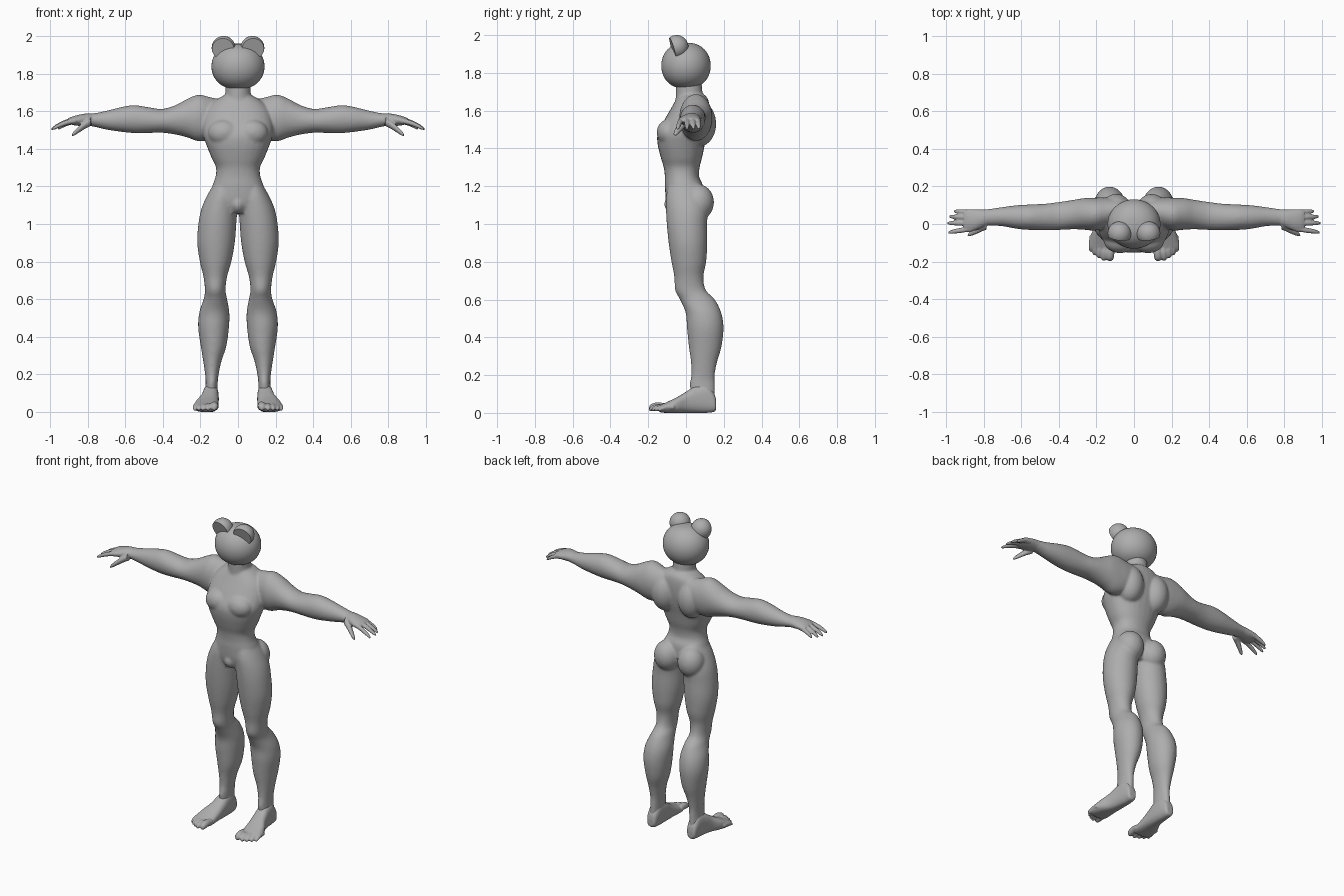
import bpy, bmesh, math
from mathutils import Vector, Matrix

skin = bpy.data.materials.new("grey skin")
skin.diffuse_color = (0.42, 0.42, 0.42, 1)


def catmull(a, b, c, d, t):
    return tuple(0.5 * (2 * q + (r - p) * t + (2 * p - 5 * q + 4 * r - s) * t * t
                        + (3 * q - p - 3 * r + s) * t ** 3) for p, q, r, s in zip(a, b, c, d))


def loft(bm, axis, rows, side=1, power=1.0, n=28):
    """Closed tube. Each row: position on axis, then low/high limits on the other two axes."""
    fine = []
    for i in range(len(rows) - 1):
        pts = [rows[max(0, min(len(rows) - 1, i + k))] for k in (-1, 0, 1, 2)]
        fine += [catmull(*pts, t / 4) for t in range(4)]
    fine.append(rows[-1])
    rings = []
    for t, a0, a1, b0, b1 in fine:
        ring = []
        for k in range(n):
            ang = 2 * math.pi * k / n
            c, s = math.cos(ang), math.sin(ang)
            c, s = (math.copysign(abs(v) ** power, v) for v in (c, s))
            co = [(a0 + a1) / 2 + c * (a1 - a0) / 2, (b0 + b1) / 2 + s * (b1 - b0) / 2]
            co.insert("XYZ".index(axis), t)
            ring.append(bm.verts.new((co[0] * side, co[1], co[2])))
        rings.append(ring)
    for r, q in zip(rings, rings[1:]):
        for k in range(n):
            bm.faces.new((r[k], r[(k + 1) % n], q[(k + 1) % n], q[k]))
    bm.faces.new(rings[0])
    bm.faces.new(rings[-1])


def digit(bm, axis, root, tip, r0, r1, side, sag=0.0):
    """Rounded finger or toe running from root to tip, arched by sag."""
    ax = "XYZ".index(axis)
    rows = []
    for t, f in ((0, 1), (.25, .95), (.5, 1.0), (.75, .95), (.9, .8), (.97, .5), (1, .12)):
        p = Vector(root).lerp(Vector(tip), t)
        p.z += sag * 4 * t * (1 - t)
        r = (r0 + (r1 - r0) * t) * f
        u, v = [p[i] for i in range(3) if i != ax]
        rows.append((p[ax], u - r, u + r, v - r, v + r))
    loft(bm, axis, rows, side, n=14)


def ball(bm, c, r):
    m = Matrix.Translation(c) @ Matrix.Diagonal((*r, 1))
    bmesh.ops.create_uvsphere(bm, u_segments=32, v_segments=20, radius=1, matrix=m)


def finish(bm, name, voxel=0, smooth=0):
    bmesh.ops.recalc_face_normals(bm, faces=bm.faces[:])
    me = bpy.data.meshes.new(name)
    bm.to_mesh(me)
    bm.free()
    me.materials.append(skin)
    ob = bpy.data.objects.new(name, me)
    bpy.context.collection.objects.link(ob)
    for p in me.polygons:
        p.use_smooth = True
    if voxel:
        m = ob.modifiers.new("fuse", 'REMESH')
        m.mode, m.voxel_size, m.use_smooth_shade = 'VOXEL', voxel, True
        m = ob.modifiers.new("soften", 'SMOOTH')
        m.factor, m.iterations = 0.5, smooth
    return ob


# Body: torso, neck, arms and legs fused into one skin
bm = bmesh.new()
torso = [(1.06, .08, -.085, .07), (1.12, .15, -.105, .09), (1.20, .137, -.112, .09),
         (1.25, .12, -.112, .07), (1.30, .117, -.118, .072), (1.35, .14, -.133, .085),
         (1.42, .168, -.15, .10), (1.48, .187, -.15, .115), (1.55, .185, -.115, .125),
         (1.62, .16, -.075, .125), (1.665, .11, -.05, .115), (1.69, .06, -.04, .09)]
loft(bm, 'Z', [(z, -w, w, f, b) for z, w, f, b in torso], power=.9)
loft(bm, 'Z', [(1.60, -.07, .07, -.06, .10), (1.67, -.068, .068, -.055, .09),
               (1.78, -.066, .066, -.055, .08)])
ball(bm, (0, -.06, 1.105), (.04, .055, .05))                # groin
leg = [(.04, .11, .18, .03, .155), (.15, .108, .172, .02, .153), (.20, .103, .175, .028, .152),
       (.27, .088, .185, .026, .165), (.35, .062, .198, .015, .188), (.45, .048, .212, .005, .199),
       (.53, .046, .206, -.002, .187), (.60, .058, .183, -.032, .153), (.65, .066, .176, -.058, .105),
       (.72, .058, .184, -.062, .092), (.80, .035, .203, -.077, .107), (.90, .017, .217, -.092, .113),
       (1.0, .009, .211, -.102, .112), (1.08, .004, .195, -.106, .115), (1.15, .004, .165, -.105, .10),
       (1.22, .02, .125, -.09, .07)]
arm = [(.08, .02, .13, 1.50, 1.66), (.15, -.02, .14, 1.45, 1.675), (.21, -.035, .14, 1.44, 1.688),
       (.27, -.03, .137, 1.46, 1.665), (.33, -.028, .127, 1.475, 1.633), (.40, -.032, .117, 1.485, 1.612),
       (.47, -.034, .108, 1.484, 1.62), (.55, -.032, .104, 1.483, 1.632), (.62, -.026, .10, 1.49, 1.622),
       (.70, -.012, .09, 1.502, 1.602), (.77, -.008, .08, 1.518, 1.588), (.82, -.008, .075, 1.525, 1.585)]
for s in (-1, 1):
    loft(bm, 'Z', leg, s)
    loft(bm, 'X', arm, s)
    ball(bm, (s * .075, -.09, 1.485), (.085, .065, .07))    # chest
    ball(bm, (s * .095, .07, 1.53), (.085, .09, .12))       # shoulder blade
    ball(bm, (s * .085, .065, 1.115), (.083, .083, .095))   # buttock
finish(bm, "body", .007, 9)

# Hands: palm, four fingers and a lowered thumb
palm = [(.77, -.006, .078, 1.522, 1.586), (.81, -.02, .077, 1.522, 1.587), (.85, -.036, .078, 1.522, 1.58),
        (.885, -.036, .077, 1.528, 1.57), (.905, -.028, .07, 1.535, 1.56)]
fingers = [((.86, -.024, 1.55), (.99, -.045, 1.503)), ((.87, .005, 1.553), (.995, .005, 1.502)),
           ((.87, .034, 1.552), (.985, .04, 1.503)), ((.86, .06, 1.547), (.96, .068, 1.505))]
for s, name in ((-1, "right_hand"), (1, "left_hand")):
    bm = bmesh.new()
    loft(bm, 'X', palm, s)
    for root, tip in fingers:
        digit(bm, 'X', root, tip, .0165, .011, s, .008)
    digit(bm, 'X', (.785, -.005, 1.545), (.885, -.06, 1.47), .026, .013, s, .004)
    finish(bm, name, .005, 2)

# Feet: heel to instep, then five toes
foot = [(.160, .125, .165, .02, .06), (.150, .113, .175, .006, .10), (.11, .105, .182, 0, .15),
        (.05, .102, .19, 0, .142), (0, .103, .202, 0, .112), (-.05, .104, .226, 0, .082),
        (-.10, .105, .236, 0, .058), (-.13, .11, .232, .002, .045), (-.145, .12, .21, .008, .035)]
toes = [(.128, -.197, .022), (.160, -.196, .0165), (.186, -.183, .0155),
        (.209, -.167, .0145), (.229, -.148, .0135)]
for s, name in ((-1, "right_foot"), (1, "left_foot")):
    bm = bmesh.new()
    loft(bm, 'Y', foot, s, power=.8)
    for x, y, r in toes:
        digit(bm, 'Y', (x - .004, y + .085, .03), (x, y, r), r, r, s, .008)
    finish(bm, name, .005, 3)

# Head: rounded skull, wider at the jaw
bm = bmesh.new()
head = []
for i in range(13):
    a = math.pi * i / 12
    z, r = -math.cos(a), max(.02, math.sin(a) ** .85)
    head.append((1.838 + .122 * z, -.141 * r, .141 * r, -.131 * r, .131 * r))
loft(bm, 'Z', head, n=40)
finish(bm, "head")

# Eyes: balls on top of the head with a flat front
for s, name in ((-1, "right_eye"), (1, "left_eye")):
    bm = bmesh.new()
    c = Vector((s * .077, -.05, 1.937))
    ball(bm, c, (.063, .063, .063))
    normal = Vector((s * .12, -1, -.3)).normalized()
    cut = bmesh.ops.bisect_plane(bm, geom=bm.verts[:] + bm.edges[:] + bm.faces[:],
                                 plane_co=c + normal * .022, plane_no=normal, clear_outer=True)
    bmesh.ops.contextual_create(bm, geom=[e for e in cut["geom_cut"] if isinstance(e, bmesh.types.BMEdge)])
    eye = finish(bm, name)
    bpy.context.view_layer.objects.active = eye
    eye.select_set(True)
    bpy.ops.object.shade_smooth_by_angle(angle=math.radians(35))
    eye.select_set(False)
